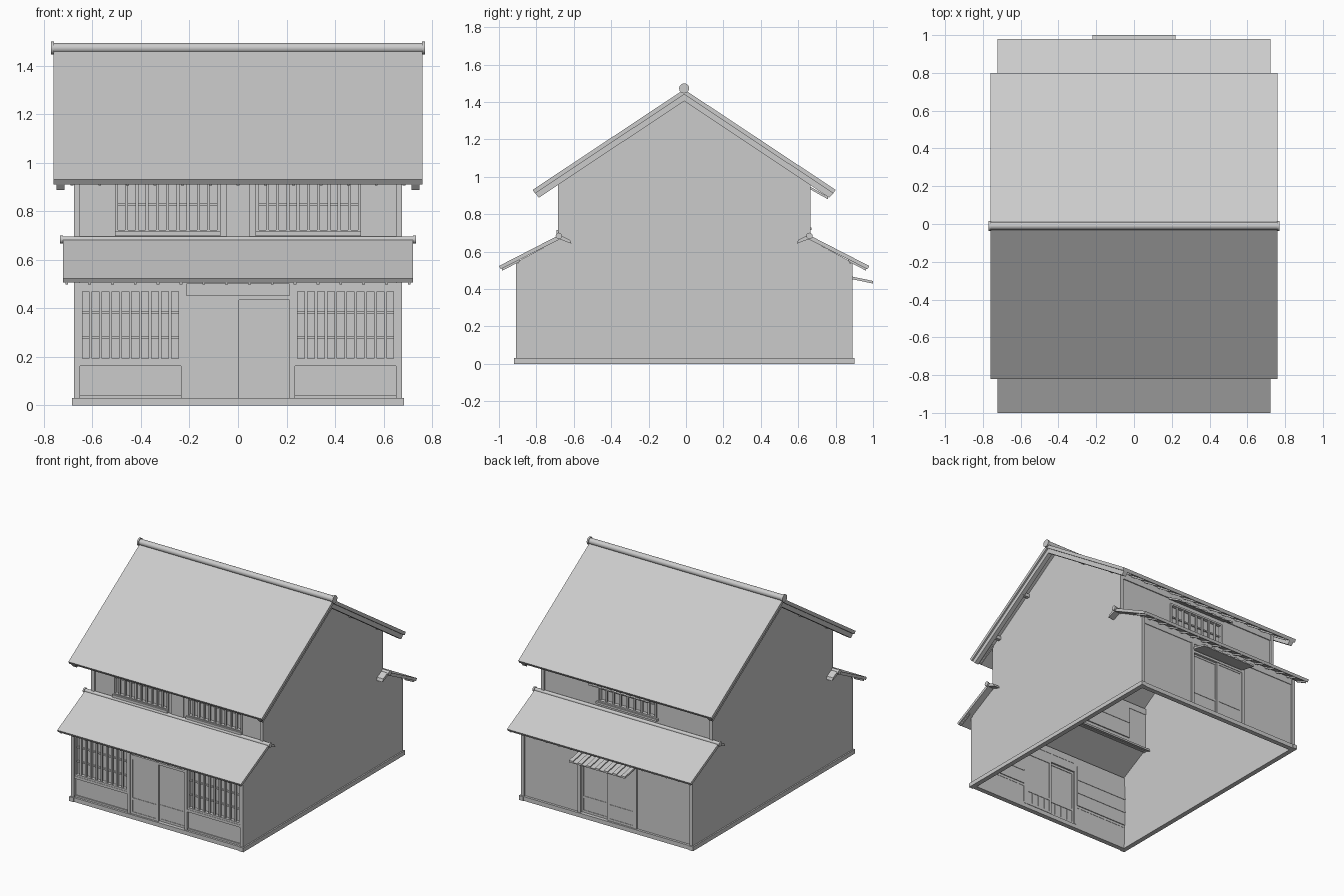
import bpy, bmesh, math
from mathutils import Matrix

if "Cube" in bpy.data.objects:
    bpy.data.objects.remove(bpy.data.objects["Cube"])

C = -0.01            # y of the ridge line
FRONT, BACK = -1, 1  # facade direction; d below is the distance out from the ridge


def finish(name, bm, smooth=False):
    bmesh.ops.recalc_face_normals(bm, faces=bm.faces)
    mesh = bpy.data.meshes.new(name)
    bm.to_mesh(mesh)
    bm.free()
    ob = bpy.data.objects.new(name, mesh)
    bpy.context.collection.objects.link(ob)
    if smooth:
        bpy.context.view_layer.objects.active = ob
        ob.select_set(True)
        bpy.ops.object.shade_smooth_by_angle(angle=math.radians(40))
        ob.select_set(False)
    return ob


def prisms(name, side, pts, spans):
    """Extrude a (d, z) profile along x, once per (x0, x1) span."""
    bm = bmesh.new()
    for x0, x1 in spans:
        rings = [[bm.verts.new((x, C + side * d, z)) for d, z in pts] for x in (x0, x1)]
        bm.faces.new(rings[0])
        bm.faces.new(rings[1][::-1])
        n = len(pts)
        for i in range(n):
            j = (i + 1) % n
            bm.faces.new((rings[0][i], rings[0][j], rings[1][j], rings[1][i]))
    return finish(name, bm)


def boxes(name, side, items):
    """Boxes given as (x0, x1, d0, d1, z0, z1), joined in one object."""
    bm = bmesh.new()
    for x0, x1, d0, d1, z0, z1 in items:
        m = Matrix.Translation(((x0 + x1) / 2, C + side * (d0 + d1) / 2, (z0 + z1) / 2))
        bmesh.ops.create_cube(bm, size=1, matrix=m @ Matrix.Diagonal((x1 - x0, d1 - d0, z1 - z0, 1)))
    return finish(name, bm)


def spread(x0, x1, n, w):
    """n spans of width w, evenly spaced, first and last flush with the ends."""
    step = (x1 - x0 - w) / (n - 1)
    return [(x0 + i * step, x0 + i * step + w) for i in range(n)]


def tube(name, d, side, z, r, half, end_r):
    """Ridge cap along x with a larger disc at each end."""
    bm = bmesh.new()
    for x, length, rad in ((0, half * 2, r), (-half, 0.012, end_r), (half, 0.012, end_r)):
        m = Matrix.Translation((x, C + side * d, z)) @ Matrix.Rotation(math.pi / 2, 4, 'Y')
        bmesh.ops.create_cone(bm, cap_ends=True, segments=12, radius1=rad, radius2=rad,
                              depth=length, matrix=m)
    return finish(name, bm, True)


def lattice(name, side, x0, x1, z0, z1, d, bars, rails):
    """Framed window: recessed pane, cross rails and upright bars."""
    t = 0.013
    items = [(x0, x1, d - 0.03, d - 0.025, z0, z1),
             (x0, x0 + t, d - 0.03, d, z0, z1), (x1 - t, x1, d - 0.03, d, z0, z1),
             (x0, x1, d - 0.03, d, z0, z0 + t), (x0, x1, d - 0.03, d, z1 - t, z1)]
    for a, b in spread(x0, x1, bars + 2, 0.012)[1:-1]:
        items.append((a, b, d - 0.015, d - 0.003, z0, z1))
    for i in range(1, rails + 1):
        z = z0 + (z1 - z0) * i / (rails + 1)
        items.append((x0, x1, d - 0.033, d - 0.015, z - 0.005, z + 0.005))
    boxes(name, side, items)


def door(name, side, x0, x1, z0, z1, d):
    """Sliding door leaf with a low kick panel."""
    t = 0.016
    items = [(x0, x1, d - 0.008, d - 0.003, z0, z1),
             (x0, x0 + t, d - 0.012, d, z0, z1), (x1 - t, x1, d - 0.012, d, z0, z1)]
    for z in (z0, z0 + 0.1, z1 - t):
        items.append((x0, x1, d - 0.012, d, z, z + t))
    for a, b in spread(x0, x1, 5, 0.006)[1:-1]:
        items.append((a, b, d - 0.013, d - 0.007, z0, z0 + 0.11))
    boxes(name, side, items)


# Base sills
boxes("base_sill", FRONT, [(-0.685, -0.65, -0.91, 0.91, 0, 0.03), (0.65, 0.685, -0.91, 0.91, 0, 0.03),
                           (-0.65, 0.65, 0.87, 0.905, 0, 0.03), (-0.65, 0.65, -0.905, -0.87, 0, 0.03)])

# Gable side walls
half = [(0.885, 0.02), (0.885, 0.55), (0.67, 0.665), (0.67, 0.995), (0, 1.437)]
prisms("side_walls", FRONT, half + [(-d, z) for d, z in half[-2::-1]],
       [(-0.675, -0.655), (0.655, 0.675)])

# Main roof, bargeboards, rafters and purlins
eave = [(0.81, 0.93), (0.797, 0.911)]
prisms("main_roof", FRONT, [(0, 1.467), eave[0], eave[1], (0, 1.440), (-eave[1][0], eave[1][1]),
                            (-eave[0][0], eave[0][1])], [(-0.76, 0.76)])
prisms("bargeboards", FRONT, [(0, 1.442), (0.797, 0.912), (0.776, 0.888), (0, 1.405),
                              (-0.776, 0.888), (-0.797, 0.912)], [(-0.748, -0.716), (0.716, 0.748)])
tube("main_ridge", 0, 1, 1.473, 0.021, 0.764, 0.027)

for side, label in ((FRONT, "front"), (BACK, "back")):
    prisms(label + "_main_rafters", side, [(0.79, 0.917), (0.66, 1.003), (0.66, 0.989), (0.786, 0.906)],
           spread(-0.69, 0.69, 13, 0.012))
    boxes(label + "_purlins", side, [(x0, x1, d - 0.012, d + 0.012, 1.41 - 0.66 * d, 1.435 - 0.66 * d)
                                     for d in (0.3, 0.6) for x0, x1 in ((-0.735, -0.66), (0.66, 0.735))])

    # Lower lean-to roof with its short inner fall
    prisms(label + "_lower_roof", side, [(0.99, 0.523), (0.665, 0.690), (0.61, 0.662), (0.602, 0.642),
                                         (0.665, 0.666), (0.98, 0.506)], [(-0.722, 0.722)])
    prisms(label + "_lower_rafters", side, [(0.975, 0.512), (0.88, 0.560), (0.88, 0.546), (0.972, 0.498)],
           spread(-0.712, 0.712, 16, 0.012))
    tube(label + "_lower_ridge", 0.67, side, 0.684, 0.013, 0.728, 0.017)

    # Corner posts and wall plates
    boxes(label + "_corner_posts", side, [(a, b, d - 0.025, d, z0, z1)
          for a, b in ((-0.676, -0.651), (0.651, 0.676))
          for d, z0, z1 in ((0.9, 0.03, 0.54), (0.675, 0.66, 0.985))])
    boxes(label + "_wall_plates", side, [(-0.66, 0.66, 0.87, 0.893, 0.5, 0.55),
                                         (-0.66, 0.66, 0.645, 0.67, 0.945, 0.99)])

# Front ground floor: lattice bays over low panels
for x0, x1, label in ((-0.655, -0.233, "left"), (0.233, 0.655, "right")):
    lattice("front_window_" + label, FRONT, x0, x1, 0.18, 0.482, 0.894, 9, 2)
    boxes("front_dado_" + label, FRONT, [(x0, x1, 0.872, 0.882, 0.03, 0.165),
                                         (x0, x1, 0.87, 0.896, 0.162, 0.18),
                                         (x0, x1, 0.87, 0.89, 0.03, 0.042),
                                         (x0, x1, 0.87, 0.895, 0.482, 0.505)])
boxes("front_door_frame", FRONT, [(-0.235, -0.213, 0.868, 0.898, 0.03, 0.51),
                                  (0.213, 0.235, 0.868, 0.898, 0.03, 0.51),
                                  (-0.215, 0.215, 0.868, 0.896, 0.435, 0.452),
                                  (-0.215, 0.215, 0.872, 0.882, 0.45, 0.51)])
door("front_door_left", FRONT, -0.213, 0.005, 0.03, 0.435, 0.892)
door("front_door_right", FRONT, -0.005, 0.213, 0.03, 0.435, 0.879)

# Front upper floor: wall, centre post, two lattice windows with sills
U0, U1 = 0.648, 0.663
boxes("front_upper_wall", FRONT, [(-0.66, -0.505, U0, U1, 0.655, 0.96), (0.505, 0.66, U0, U1, 0.655, 0.96),
                                  (-0.075, 0.075, U0, U1, 0.655, 0.96), (-0.51, 0.51, U0, U1, 0.655, 0.71)])
boxes("front_upper_post", FRONT, [(-0.048, 0.048, 0.65, 0.672, 0.66, 0.96)])
for x0, x1, label in ((-0.507, -0.073, "left"), (0.073, 0.507, "right")):
    lattice("front_upper_window_" + label, FRONT, x0, x1, 0.71, 0.947, 0.67, 9, 1)
    boxes("front_upper_sill_" + label, FRONT, [(x0, x1, 0.65, 0.682, 0.698, 0.716)])

# Back ground floor: plain walls and sliding doors
boxes("back_wall", BACK, [(-0.66, -0.215, 0.873, 0.888, 0.03, 0.505), (0.215, 0.66, 0.873, 0.888, 0.03, 0.505),
                          (-0.22, 0.22, 0.873, 0.888, 0.44, 0.505)])
boxes("back_door_frame", BACK, [(-0.232, -0.21, 0.868, 0.898, 0.03, 0.505), (0.21, 0.232, 0.868, 0.898, 0.03, 0.505),
                                (-0.215, 0.215, 0.868, 0.896, 0.43, 0.447)])
door("back_door_left", BACK, -0.213, 0.005, 0.03, 0.432, 0.892)
door("back_door_right", BACK, -0.005, 0.213, 0.03, 0.432, 0.879)

# Back upper floor: plain wall and one lattice window
boxes("back_upper_wall", BACK, [(-0.66, -0.225, U0, U1, 0.655, 0.96), (0.225, 0.66, U0, U1, 0.655, 0.96),
                                (-0.23, 0.23, U0, U1, 0.655, 0.73), (-0.23, 0.23, U0, U1, 0.905, 0.96)])
lattice("back_upper_window", BACK, -0.228, 0.228, 0.727, 0.91, 0.672, 7, 1)
boxes("back_upper_sill", BACK, [(-0.24, 0.24, 0.65, 0.682, 0.715, 0.73)])


# Small awnings over the back door and back window: board with battens
def awning(name, d0, z0, d1, z1, w):
    t = 0.007
    prisms(name + "_board", BACK, [(d0, z0), (d1, z1), (d1, z1 - t), (d0, z0 - t)], [(-w, w)])
    prisms(name + "_battens", BACK, [(d0, z0 + t), (d1, z1 + t), (d1, z1 - 0.001), (d0, z0 - 0.001)],
           spread(-w, w, 7, 0.03))


awning("back_door_awning", 0.885, 0.462, 1.01, 0.436, 0.22)
awning("back_window_awning", 0.66, 0.948, 0.768, 0.887, 0.24)
